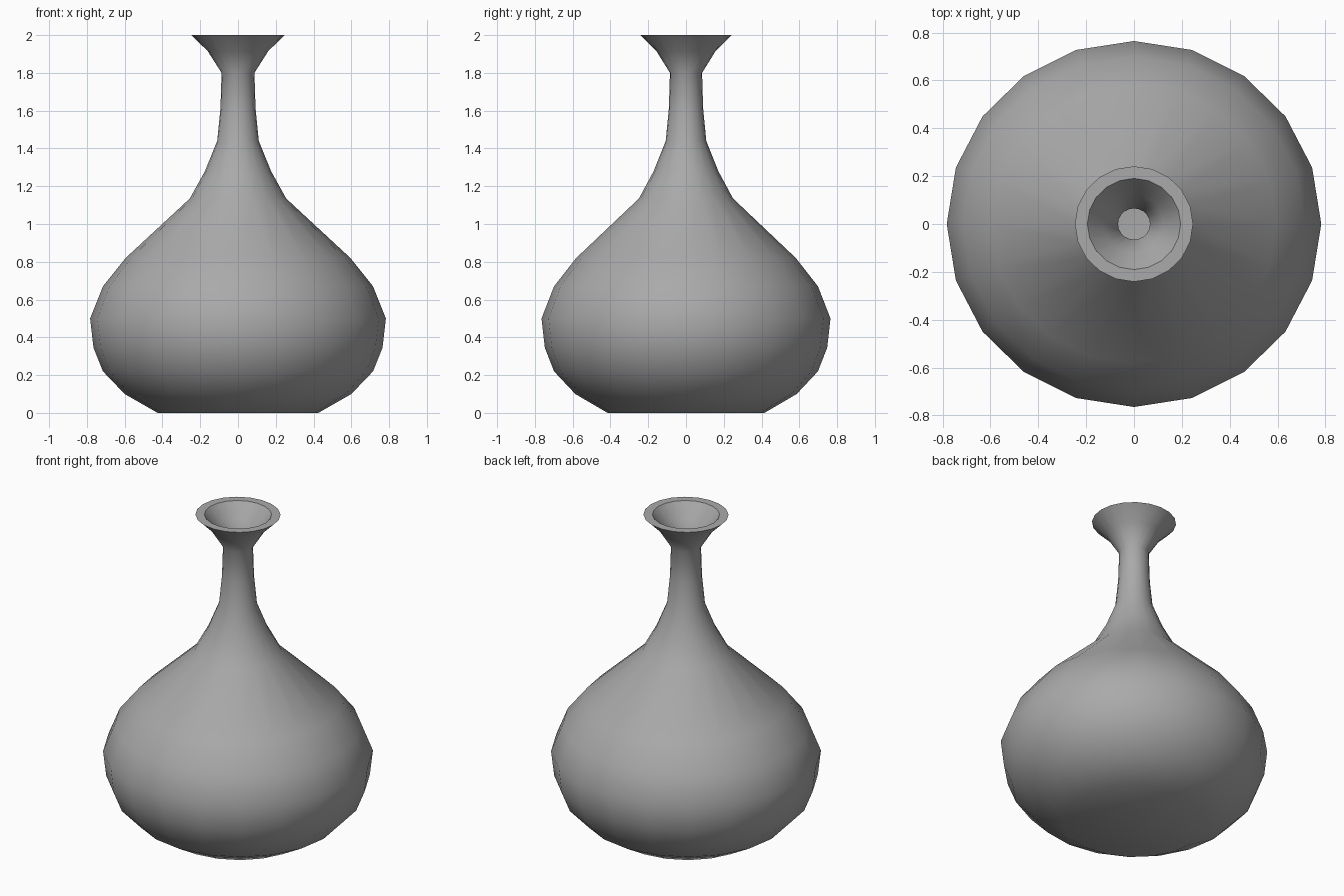
import bpy, bmesh, math

cube = bpy.data.objects.get("Cube")
if cube:
    bpy.data.objects.remove(cube, do_unlink=True)

SIDES = 20
DEPTH = 0.977  # the body is slightly narrower front to back

# Outer wall from foot to lip, as (radius, height)
outer = [(0.425, 0), (0.6, 0.1), (0.715, 0.22), (0.765, 0.345), (0.783, 0.5),
         (0.715, 0.67), (0.595, 0.82), (0.255, 1.135), (0.175, 1.28),
         (0.11, 1.44), (0.093, 1.61), (0.087, 1.8), (0.16, 1.915), (0.247, 2)]
# Inner wall from mouth down to the floor
inner = [(0.195, 2), (0.125, 1.91), (0.067, 1.81), (0.07, 1.61), (0.085, 1.44),
         (0.15, 1.28), (0.225, 1.16), (0.57, 0.8), (0.685, 0.66), (0.75, 0.5),
         (0.685, 0.23), (0.58, 0.13), (0.41, 0.03)]

# Lathe the closed wall
bm = bmesh.new()
rings = []
for radius, height in outer + inner:
    ring = []
    for i in range(SIDES):
        a = math.tau * i / SIDES
        ring.append(bm.verts.new((radius * math.cos(a), radius * DEPTH * math.sin(a), height)))
    rings.append(ring)
for low, high in zip(rings, rings[1:]):
    for i in range(SIDES):
        j = (i + 1) % SIDES
        bm.faces.new((low[i], low[j], high[j], high[i]))
bm.faces.new(rings[0][::-1])  # underside
bm.faces.new(rings[-1])       # inside floor

mesh = bpy.data.meshes.new("vase")
bm.to_mesh(mesh)
bm.free()
vase = bpy.data.objects.new("vase", mesh)
bpy.context.collection.objects.link(vase)

# Grey clay
clay = bpy.data.materials.new("grey_clay")
clay.use_nodes = True
colour = (0.4, 0.4, 0.4, 1)
clay.diffuse_color = colour
clay.node_tree.nodes["Principled BSDF"].inputs["Base Color"].default_value = colour
mesh.materials.append(clay)

# Smooth walls with a crisp lip
bpy.ops.object.select_all(action="DESELECT")
vase.select_set(True)
bpy.context.view_layer.objects.active = vase
bpy.ops.object.shade_smooth_by_angle(angle=math.radians(40))
